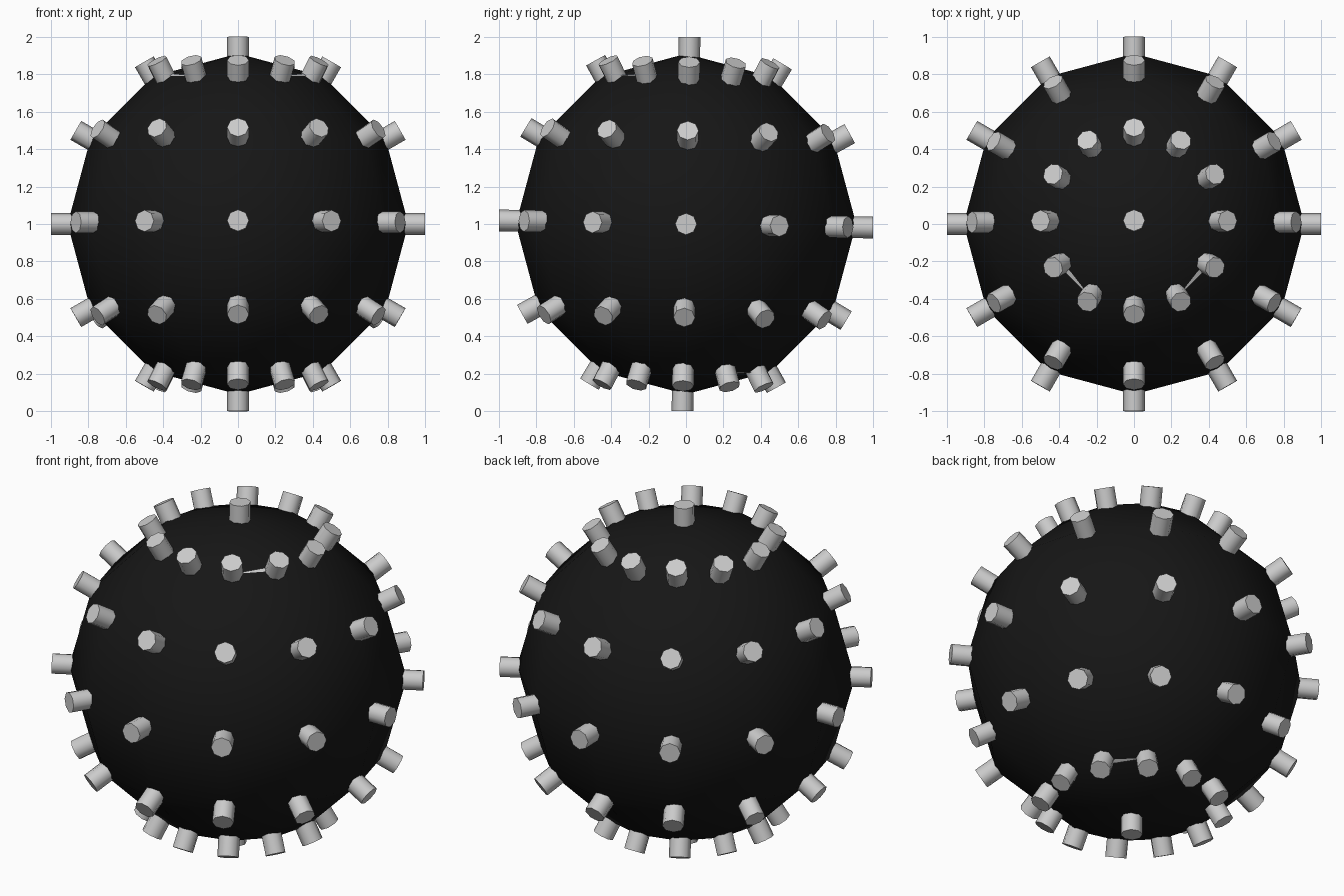
import bpy, bmesh
from math import sin, cos, radians
from mathutils import Vector, Matrix

if "Cube" in bpy.data.objects:
    bpy.data.objects.remove(bpy.data.objects["Cube"])

R = 0.91
CENTRE = Vector((0, 0, 1))
TILT = Matrix.Rotation(radians(-1.1), 4, 'X')


def direction(lat, lon):
    a, b = radians(lat), radians(lon)
    return Vector((cos(a) * sin(b), -cos(a) * cos(b), sin(a)))


def make_object(name, bm):
    mesh = bpy.data.meshes.new(name)
    bm.to_mesh(mesh)
    bm.free()
    ob = bpy.data.objects.new(name, mesh)
    bpy.context.collection.objects.link(ob)
    ob.location = CENTRE
    return ob


def smooth(ob, angle):
    bpy.ops.object.select_all(action='DESELECT')
    ob.select_set(True)
    bpy.context.view_layer.objects.active = ob
    bpy.ops.object.shade_smooth_by_angle(angle=radians(angle))


# Black ball: low-poly sphere with smooth shading
bm = bmesh.new()
bmesh.ops.create_uvsphere(bm, u_segments=12, v_segments=6, radius=R)
ball = make_object("ball", bm)
smooth(ball, 80)
black = bpy.data.materials.new("black")
black.diffuse_color = (0.008, 0.008, 0.008, 1)
black.use_nodes = True
black.node_tree.nodes["Principled BSDF"].inputs["Base Color"].default_value = black.diffuse_color
ball.data.materials.append(black)

# Pegs: one eight-sided peg at every corner of the ball, slightly tilted as a set
spots = [direction(lat, lon) for lat in (-60, -30, 0, 30, 60) for lon in range(0, 360, 30)]
spots += [Vector((0, 0, 1)), Vector((0, 0, -1))]
bm = bmesh.new()
inner, outer = 0.80, 1.0
for d in spots:
    turn = d.to_track_quat('Z', 'Y').to_matrix().to_4x4()
    place = TILT @ Matrix.Translation(d * (inner + outer) / 2) @ turn
    bmesh.ops.create_cone(bm, cap_ends=True, segments=8, radius1=0.058, radius2=0.058,
                          depth=outer - inner, matrix=place)
pegs = make_object("pegs", bm)
smooth(pegs, 60)

# Thin ridges between pegs on the upper front and lower back
bm = bmesh.new()
for side in (1, -1):
    for flip in (1, -1):
        a = direction(60, 60 * side) * (R + 0.004) * flip
        b = direction(60, 30 * side) * (R + 0.004) * flip
        c = direction(62, 60 * side) * (R + 0.002) * flip
        bm.faces.new([bm.verts.new(p) for p in (a, b, c)])
for f in bm.faces:
    f.normal_update()
    if f.normal.dot(f.calc_center_median()) < 0:
        f.normal_flip()
make_object("ridges", bm)
